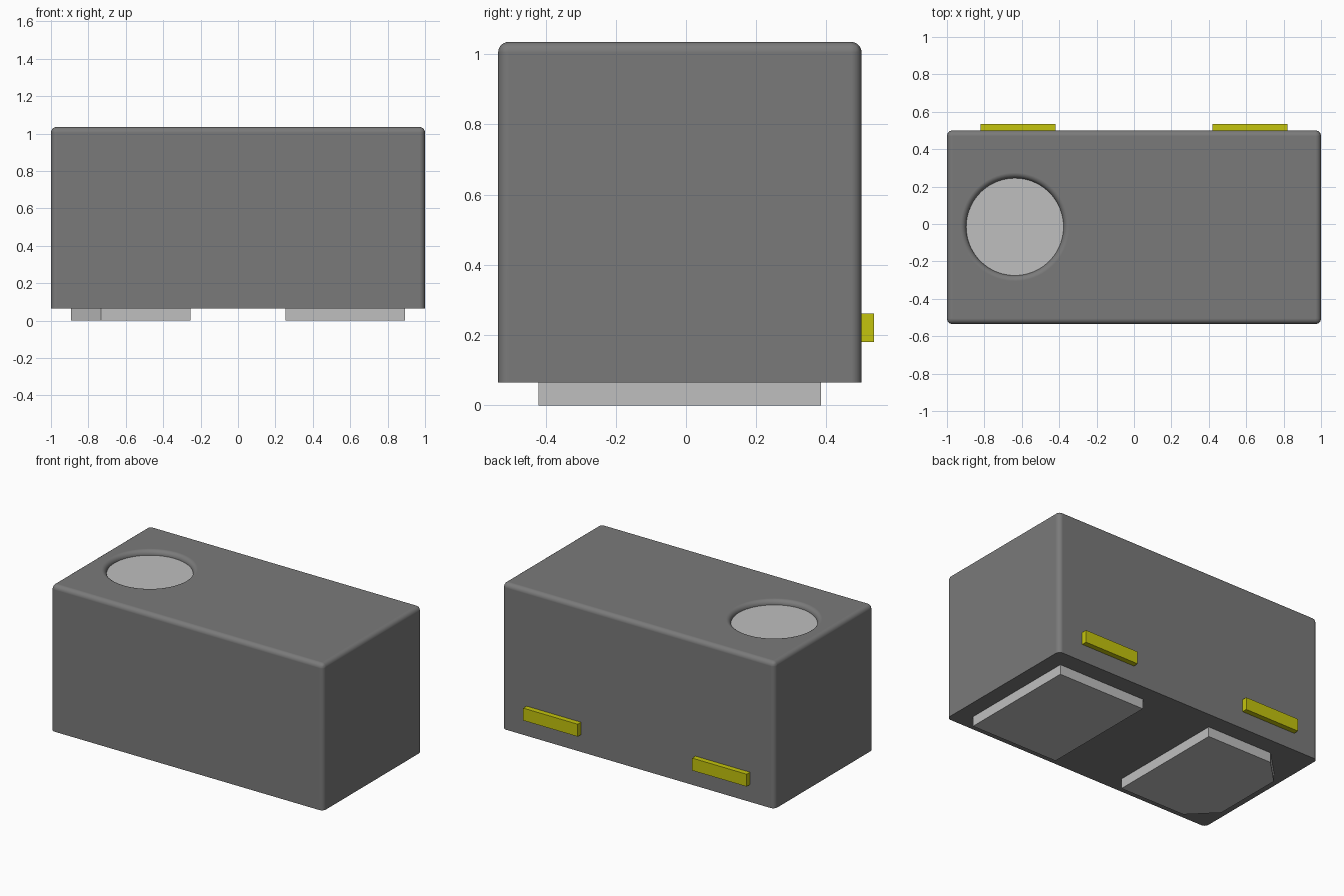
import bpy, bmesh, math

old = bpy.data.objects.get("Cube")
if old:
    bpy.data.objects.remove(old, do_unlink=True)


def material(name, color):
    m = bpy.data.materials.new(name)
    m.use_nodes = True
    m.diffuse_color = (*color, 1)
    m.node_tree.nodes["Principled BSDF"].inputs["Base Color"].default_value = (*color, 1)
    return m


GREY = material("body grey", (0.195, 0.195, 0.195))
METAL = material("light metal", (0.52, 0.52, 0.52))
YELLOW = material("yellow", (0.55, 0.55, 0.004))


def make(name, bm, mat):
    bmesh.ops.recalc_face_normals(bm, faces=bm.faces)
    me = bpy.data.meshes.new(name)
    bm.to_mesh(me)
    bm.free()
    me.materials.append(mat)
    ob = bpy.data.objects.new(name, me)
    bpy.context.collection.objects.link(ob)
    return ob


def prism(outline, z0, z1):
    """Extrude a flat outline upward."""
    bm = bmesh.new()
    face = bm.faces.new([bm.verts.new((x, y, z0)) for x, y in outline])
    up = bmesh.ops.extrude_face_region(bm, geom=[face])["geom"]
    for v in up:
        if isinstance(v, bmesh.types.BMVert):
            v.co.z = z1
    return bm


def rect(x0, x1, y0, y1):
    return [(x0, y0), (x1, y0), (x1, y1), (x0, y1)]


BASE, TOP, ROUND = 0.065, 1.035, 0.03
HOLE_X, HOLE_Y, HOLE_R = -0.637, -0.015, 0.26

# Housing: every edge rounded except those around the underside
bm = prism(rect(-1, 1, -0.535, 0.5), BASE, TOP)
edges = [e for e in bm.edges if max(v.co.z for v in e.verts) > BASE + 0.01]
bmesh.ops.bevel(bm, geom=edges, offset=ROUND, segments=6, profile=0.5, affect='EDGES')
housing = make("housing", bm, GREY)

# Cutter for the round opening with its flared rim
floor = TOP - ROUND
profile = [(0, floor - 0.02), (HOLE_R, floor - 0.02)]
for i in range(7):
    a = math.radians(15 * i)
    profile.append((HOLE_R + ROUND * (1 - math.cos(a)), floor + ROUND * math.sin(a)))
profile += [(HOLE_R + ROUND, TOP + 0.05), (0, TOP + 0.05)]
bm = bmesh.new()
verts = [bm.verts.new((HOLE_X + r, HOLE_Y, z)) for r, z in profile]
wire = [bm.edges.new(pair) for pair in zip(verts, verts[1:])]
bmesh.ops.spin(bm, geom=verts + wire, cent=(HOLE_X, HOLE_Y, 0), axis=(0, 0, 1),
               angle=math.tau, steps=72, use_merge=True)
bmesh.ops.remove_doubles(bm, verts=bm.verts, dist=1e-5)
cutter = make("opening_cutter", bm, GREY)
cutter.hide_render = True

cut = housing.modifiers.new("opening", 'BOOLEAN')
cut.operation = 'DIFFERENCE'
cut.solver = 'EXACT'
cut.object = cutter
deps = bpy.context.evaluated_depsgraph_get()
cut_mesh = bpy.data.meshes.new_from_object(housing.evaluated_get(deps))
housing.modifiers.clear()
housing.data = cut_mesh
bpy.data.objects.remove(cutter, do_unlink=True)

bpy.ops.object.select_all(action='DESELECT')
housing.select_set(True)
bpy.context.view_layer.objects.active = housing
bpy.ops.object.shade_smooth_by_angle(angle=math.radians(35))
weighted = housing.modifiers.new("weighted normals", 'WEIGHTED_NORMAL')
weighted.keep_sharp = True

# Disc at the bottom of the opening
circle = [(HOLE_X + HOLE_R * math.cos(math.tau * i / 72),
           HOLE_Y + HOLE_R * math.sin(math.tau * i / 72)) for i in range(72)]
make("sensor_disc", prism(circle, floor - 0.03, floor), METAL)

# Bottom pads: the right one has its two outer corners cut off
X0, X1, Y0, Y1, C = 0.255, 0.893, -0.42, 0.385, 0.16
make("left_pad", prism(rect(X0, X1, Y0, Y1), 0, BASE), METAL)
outline = [(-X0, Y0), (-X0, Y1), (-X1 + C, Y1), (-X1, Y1 - C),
           (-X1, Y0 + C), (-X1 + C, Y0)]
make("right_pad", prism(outline, 0, BASE), METAL)

# Yellow terminals low on the back
for side, s in (("left", 1), ("right", -1)):
    x = 0.62 * s
    make(side + "_terminal", prism(rect(x - 0.2, x + 0.2, 0.5, 0.535), 0.18, 0.262), YELLOW)
